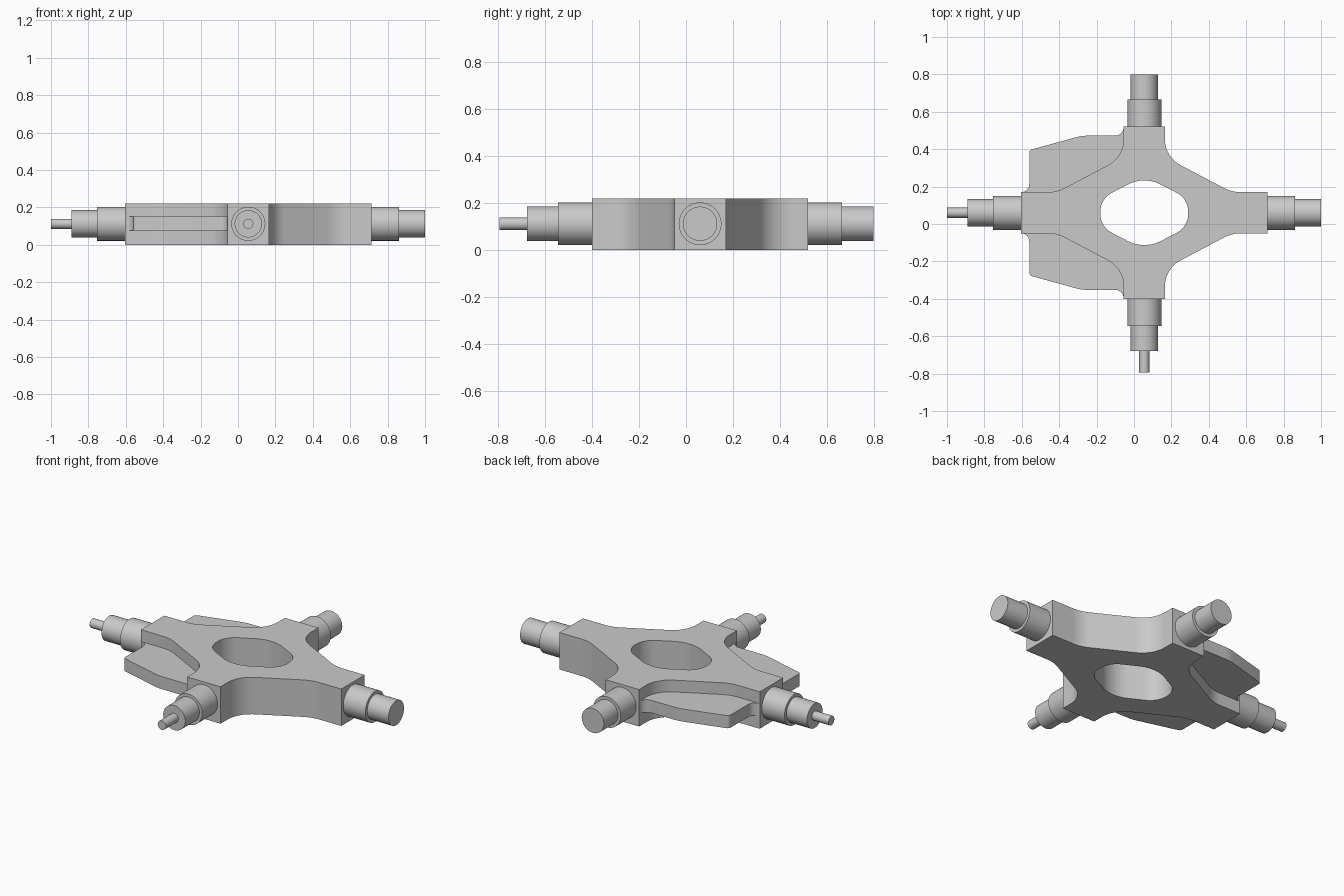
import bpy, bmesh, math
from mathutils import Vector, Matrix

cube = bpy.data.objects.get("Cube")
if cube:
    bpy.data.objects.remove(cube, do_unlink=True)

CX, CY, HEIGHT = 0.055, 0.06, 0.22
MID = 0.112

steel = bpy.data.materials.new("grey_metal")
steel.use_nodes = True
GREY = (0.59, 0.59, 0.59, 1)
steel.diffuse_color = GREY
steel.node_tree.nodes["Principled BSDF"].inputs["Base Color"].default_value = GREY


def rounded(corners, steps=10):
    """Outline from (x, y, tangent length) corners, each rounded by an arc."""
    out = []
    for i, (x, y, t) in enumerate(corners):
        p = Vector((x, y, 0))
        if t == 0:
            out.append(p)
            continue
        before, after = corners[i - 1], corners[(i + 1) % len(corners)]
        d1 = (Vector((*before[:2], 0)) - p).normalized()
        d2 = (Vector((*after[:2], 0)) - p).normalized()
        half = d1.angle(d2) / 2
        centre = p + (d1 + d2).normalized() * t / math.cos(half)
        radius = t * math.tan(half)
        a = (p + d1 * t - centre).normalized()
        b = (p + d2 * t - centre).normalized()
        out += [centre + a.slerp(b, k / steps) * radius for k in range(steps + 1)]
    return out


def finish(name, bm):
    bmesh.ops.recalc_face_normals(bm, faces=bm.faces)
    mesh = bpy.data.meshes.new(name)
    bm.to_mesh(mesh)
    bm.free()
    mesh.materials.append(steel)
    obj = bpy.data.objects.new(name, mesh)
    bpy.context.collection.objects.link(obj)
    bpy.ops.object.select_all(action='DESELECT')
    obj.select_set(True)
    bpy.context.view_layer.objects.active = obj
    bpy.ops.object.shade_smooth_by_angle(angle=math.radians(25))


def slab(name, outlines, z0, z1):
    """Extrude outlines (outer one first, then holes) between two heights."""
    bm = bmesh.new()
    for outline in outlines:
        vs = [bm.verts.new((p.x + CX, p.y + CY, z0)) for p in outline]
        for i, v in enumerate(vs):
            bm.edges.new((vs[i - 1], v))
    bmesh.ops.triangle_fill(bm, use_beauty=True, use_dissolve=False,
                            edges=bm.edges[:], normal=(0, 0, 1))
    top = bmesh.ops.extrude_face_region(bm, geom=bm.faces[:], use_keep_orig=True)
    moved = [g for g in top["geom"] if isinstance(g, bmesh.types.BMVert)]
    bmesh.ops.translate(bm, verts=moved, vec=(0, 0, z1 - z0))
    finish(name, bm)


def four_way(quarter):
    """Mirror a quarter outline, given from +x to +y, into a closed loop."""
    half = quarter + [(-x, y, t) for x, y, t in reversed(quarter) if x > 0]
    return half + [(x, -y, t) for x, y, t in reversed(half)]


# Cross-shaped body with a rounded central opening
body = four_way([(0.66, 0.11, 0), (0.468, 0.11, 0.05),
                 (0.11, 0.299, 0.095), (0.11, 0.46, 0)])
opening = four_way([(0.235, 0.075, 0.07), (0, 0.197, 0.1)])
slab("cross_body", [rounded(body), rounded(opening)], 0, HEIGHT)

# Thin webs in the two corners beside the right arm
web = [(-0.66, 0.11, 0), (-0.615, 0.11, 0.044), (-0.615, 0.335, 0.015),
       (-0.335, 0.412, 0.03), (-0.11, 0.412, 0.047), (-0.11, 0.46, 0),
       (-0.10, 0.45, 0), (-0.10, 0.25, 0), (-0.45, 0.08, 0), (-0.65, 0.08, 0)]
for name, side in (("back_web", 1), ("front_web", -1)):
    slab(name, [rounded([(x, side * y, t) for x, y, t in web])], 0.075, 0.15)


def shaft(name, direction, start, steps, segments=48):
    """Stepped round shaft; steps are (radius, end distance) along direction."""
    bm = bmesh.new()
    profile, at = [], start - 0.02
    for radius, end in steps:
        profile += [(radius, at), (radius, end)]
        at = end
    rings = []
    for r, d in profile:
        angles = [math.tau * k / segments for k in range(segments)]
        rings.append([bm.verts.new((r * math.cos(a), r * math.sin(a), d))
                      for a in angles])
    for lower, upper in zip(rings, rings[1:]):
        for k in range(segments):
            bm.faces.new((lower[k - 1], lower[k], upper[k], upper[k - 1]))
    bm.faces.new(rings[0])
    bm.faces.new(rings[-1])
    turn = Vector(direction).to_track_quat('Z', 'Y').to_matrix().to_4x4()
    bm.transform(Matrix.Translation((CX, CY, MID)) @ turn)
    finish(name, bm)


# Four stepped shafts, two of them ending in a thin pin
BIG, SMALL, PIN = 0.091, 0.073, 0.027
shaft("left_shaft", (1, 0, 0), 0.66, [(BIG, 0.805), (SMALL, 0.945)])
shaft("right_shaft", (-1, 0, 0), 0.66, [(BIG, 0.81), (SMALL, 0.945), (PIN, 1.055)])
shaft("back_shaft", (0, 1, 0), 0.46, [(BIG, 0.605), (SMALL, 0.738)])
shaft("front_shaft", (0, -1, 0), 0.46, [(BIG, 0.605), (SMALL, 0.738), (PIN, 0.855)])
